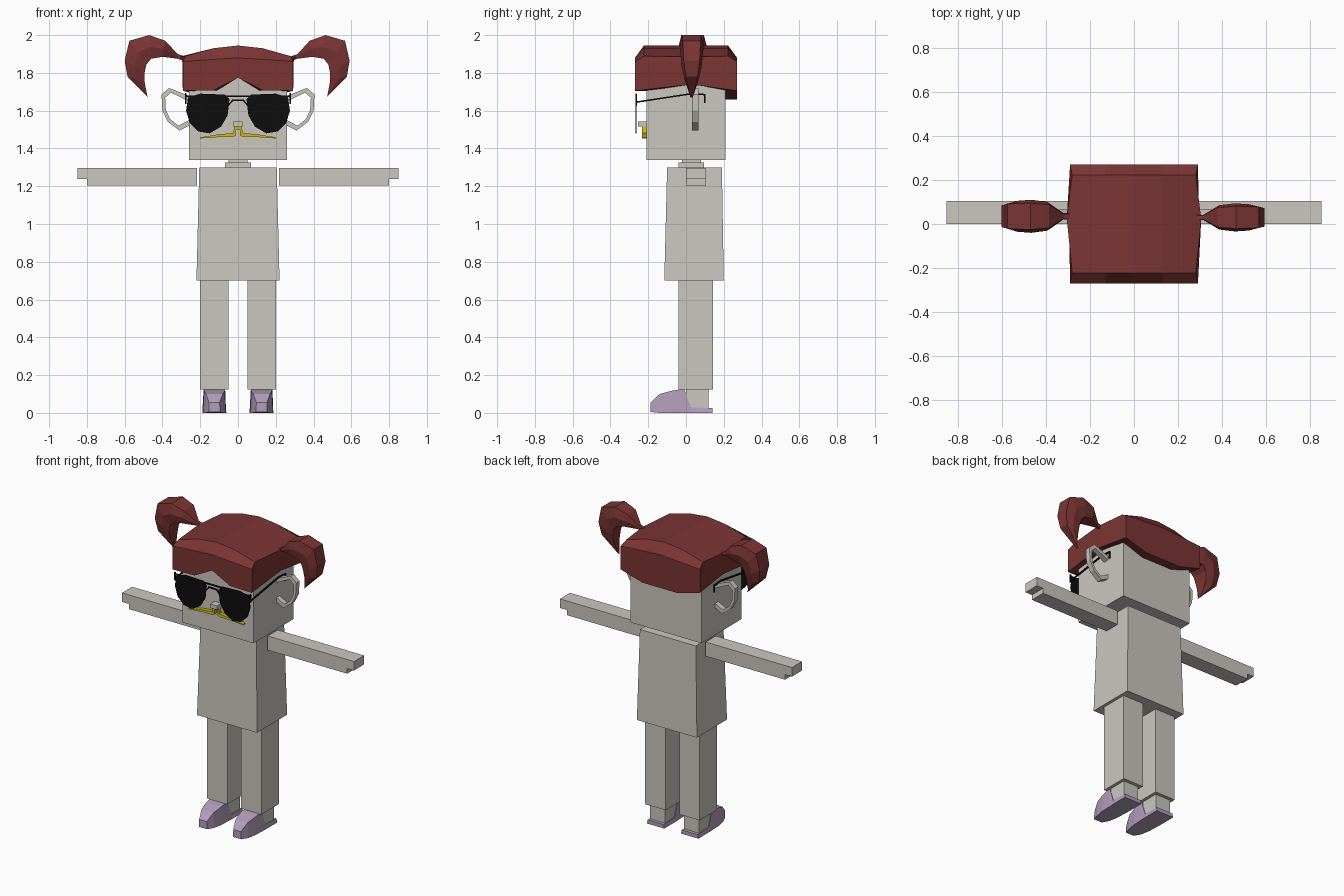
import bpy, bmesh
from mathutils import Vector

if "Cube" in bpy.data.objects:
    bpy.data.objects.remove(bpy.data.objects["Cube"], do_unlink=True)


def material(name, rgb):
    m = bpy.data.materials.new(name)
    m.use_nodes = True
    m.diffuse_color = (*rgb, 1)
    bsdf = m.node_tree.nodes["Principled BSDF"]
    bsdf.inputs["Base Color"].default_value = (*rgb, 1)
    bsdf.inputs["Roughness"].default_value = 0.9
    return m


SKIN = material("warm grey", (0.6, 0.57, 0.53))
HAIR = material("dark red", (0.2, 0.035, 0.035))
SHOE = material("lavender", (0.45, 0.34, 0.5))
BLACK = material("black", (0.004, 0.004, 0.004))
YELLOW = material("yellow", (0.62, 0.5, 0.01))


def finish(name, bm, mat):
    bmesh.ops.recalc_face_normals(bm, faces=bm.faces)
    mesh = bpy.data.meshes.new(name)
    bm.to_mesh(mesh)
    bm.free()
    mesh.materials.append(mat)
    obj = bpy.data.objects.new(name, mesh)
    bpy.context.collection.objects.link(obj)
    return obj


def loft(name, rings, mat, closed=False):
    """Skin a row of equal rings; cap the ends, or join last to first."""
    bm = bmesh.new()
    loops = [[bm.verts.new(p) for p in ring] for ring in rings]
    n = len(loops[0])
    pairs = list(zip(loops, loops[1:]))
    if closed:
        pairs.append((loops[-1], loops[0]))
    else:
        bm.faces.new(loops[0])
        bm.faces.new(loops[-1])
    for a, b in pairs:
        for i in range(n):
            j = (i + 1) % n
            bm.faces.new((a[i], a[j], b[j], b[i]))
    return finish(name, bm, mat)


def rect(x0, x1, y0, y1, z):
    return [(x0, y0, z), (x1, y0, z), (x1, y1, z), (x0, y1, z)]


def box(name, x0, x1, y0, y1, z0, z1, mat=SKIN):
    return loft(name, [rect(x0, x1, y0, y1, z0), rect(x0, x1, y0, y1, z1)], mat)


def plate(name, pts, y0, y1, mat):
    """Extrude an outline in the x-z plane along y."""
    return loft(name, [[(x, y, z) for x, z in pts] for y in (y0, y1)], mat)


def rod(name, points, r, mat):
    """Thin square bar along a path of straight pieces."""
    bm = bmesh.new()
    for a, b in zip(points, points[1:]):
        a, b = Vector(a), Vector(b)
        d = (b - a).normalized()
        side = d.cross(Vector((0, 0, 1)))
        if side.length < 0.1:
            side = Vector((1, 0, 0))
        side = side.normalized() * r
        up = side.cross(d)
        ends = [[bm.verts.new(p + s * side + t * up)
                 for s, t in ((1, 1), (-1, 1), (-1, -1), (1, -1))]
                for p in (a - d * r, b + d * r)]
        for e in ends:
            bm.faces.new(e)
        for i in range(4):
            j = (i + 1) % 4
            bm.faces.new((ends[0][i], ends[0][j], ends[1][j], ends[1][i]))
    return finish(name, bm, mat)


# Head, neck and tapered torso
box("head", -0.26, 0.26, -0.21, 0.21, 1.34, 1.85)
box("neck_base", -0.07, 0.07, -0.04, 0.095, 1.29, 1.325)
box("neck", -0.05, 0.05, -0.02, 0.08, 1.32, 1.35)
loft("torso", [rect(-0.22, 0.22, -0.115, 0.2, 0.7),
               rect(-0.205, 0.205, -0.1, 0.19, 1.3)], SKIN)

# Hair cap: perimeter points shared by four loops
xs = [-0.29, -0.13, 0, 0.13, 0.29]
rim = ([(x, -0.27) for x in xs] + [(0.295, 0.03)]
       + [(x, 0.27) for x in reversed(xs)] + [(-0.295, 0.03)])


def hem(x, y):
    if abs(x) > 0.28:
        return 1.74 if abs(y) < 0.1 else 1.705
    if y < 0:
        return 1.775 if x == 0 else 1.708
    return 1.66


def crown(x, y):
    z = 1.945 - 0.06 * (abs(x) / 0.3) ** 1.7
    if abs(x) > 0.28:
        bulge = 0.305 if abs(y) < 0.1 else 0.28
        x = bulge if x > 0 else -bulge
    return (x, y * 0.825, z)


def shoulder(x, y):
    return (x, y, 1.86 + 0.02 * (1 - abs(x) / 0.3))


bm = bmesh.new()
loops = [[bm.verts.new(f(x, y)) for x, y in rim] for f in (
    lambda x, y: (x * 0.84, y * 0.75, hem(x, y)),
    lambda x, y: (x, y, hem(x, y)), shoulder, crown)]
n = len(rim)
for a, b in zip(loops, loops[1:]):
    for i in range(n):
        j = (i + 1) % n
        bm.faces.new((a[i], a[j], b[j], b[i]))
top = loops[-1]
for i in range(4):
    strip = [top[i], top[i + 1], top[9 - i], top[10 - i]]
    if i == 0:
        strip.append(top[11])
    if i == 3:
        strip.insert(2, top[5])
    bm.faces.new(strip)
finish("hair_cap", bm, HAIR)

# Pigtail stations: outer x, z, inner x, z, half depth
TAIL = [(0.29, 1.89, 0.29, 1.865, 0.014), (0.32, 1.9, 0.32, 1.875, 0.014),
        (0.385, 1.97, 0.4, 1.885, 0.065), (0.47, 2.0, 0.46, 1.875, 0.075),
        (0.575, 1.97, 0.485, 1.845, 0.07), (0.6, 1.865, 0.495, 1.8, 0.062),
        (0.585, 1.78, 0.495, 1.755, 0.045), (0.475, 1.67, 0.485, 1.685, 0.01)]
# Lens and ear outlines in x, z
LENS = [(0.045, 1.66), (0.07, 1.685), (0.2, 1.69), (0.265, 1.67), (0.275, 1.6),
        (0.255, 1.535), (0.21, 1.49), (0.15, 1.48), (0.09, 1.515), (0.055, 1.575)]
EAR = [(0.25, 1.675), (0.365, 1.72), (0.405, 1.685), (0.4, 1.6),
       (0.37, 1.54), (0.31, 1.495), (0.25, 1.525)]
# Shoe stations: y, half width, bottom, top
SHOE_SECTIONS = [(-0.188, 0.03, 0.005, 0.055), (-0.14, 0.048, 0, 0.1),
                 (-0.075, 0.06, 0, 0.117), (-0.01, 0.062, 0, 0.128),
                 (0.025, 0.064, 0, 0.03), (0.14, 0.064, 0, 0.025)]

for side, s in (("left", 1), ("right", -1)):
    def bar(part, x0, x1, *rest):
        return box(f"{side}_{part}", min(s * x0, s * x1), max(s * x0, s * x1), *rest)

    # Arms and legs
    bar("arm", 0.217, 0.8, 0, 0.105, 1.203, 1.297)
    bar("hand", 0.8, 0.85, 0, 0.105, 1.237, 1.297)
    bar("leg", 0.05, 0.2, -0.04, 0.142, 0.125, 0.7)
    bar("ankle", 0.07, 0.18, 0, 0.12, 0.015, 0.125)
    loft(f"{side}_shoe", [[(s * 0.125 - w, y, z0), (s * 0.125 + w, y, z0),
                           (s * 0.125 + w * 0.92, y, z1), (s * 0.125 - w * 0.92, y, z1)]
                          for y, w, z0, z1 in SHOE_SECTIONS], SHOE)

    # Pigtail, slightly slimmer on the left
    k, mid = (0.85, 0.03) if s > 0 else (1, 0.035)
    rings = []
    for ox, oz, ix, iz, d in TAIL:
        ring = []
        for t, w in ((0, -0.8), (0.5, -1), (1, -0.8), (1, 0.8), (0.5, 1), (0, 0.8)):
            x = ox + (ix - ox) * t
            ring.append((s * x * (0.985 if s > 0 else 1), mid + w * d * k, oz + (iz - oz) * t))
        rings.append(ring)
    loft(f"{side}_pigtail", rings, HAIR)

    # Open ear ring
    inner = [(0.33 + (x - 0.33) * 0.74, 1.61 + (z - 1.61) * 0.78) for x, z in EAR]
    inner[0], inner[-1] = (0.25, 1.645), (0.25, 1.555)
    loft(f"{side}_ear", [[(s * x, y, z) for x, z in pts] for pts, y in
                         ((EAR, 0.032), (EAR, 0.066), (inner, 0.066), (inner, 0.032))],
         SKIN, closed=True)

    # Sunglass lens and temple
    plate(f"{side}_lens", [(s * x, z) for x, z in LENS], -0.268, -0.261, BLACK)
    rod(f"{side}_temple", [(s * 0.277, -0.264, 1.645), (s * 0.277, 0.03, 1.69),
                           (s * 0.277, 0.1, 1.685), (s * 0.277, 0.1, 1.645)], 0.004, BLACK)
    rod(f"{side}_hinge", [(s * 0.277, -0.264, 1.64), (s * 0.277, -0.264, 1.685)],
        0.004, BLACK)

rod("glasses_brow_bar", [(-0.277, -0.264, 1.677), (0.277, -0.264, 1.677)], 0.004, BLACK)
rod("glasses_bridge", [(-0.05, -0.264, 1.63), (-0.028, -0.264, 1.655),
                       (0.028, -0.264, 1.655), (0.05, -0.264, 1.63)], 0.004, BLACK)

# Nose and moustache
box("nose", -0.025, 0.025, -0.255, -0.2, 1.515, 1.542)
half = [(0.02, 1.515), (0.025, 1.482), (0.1, 1.475), (0.2, 1.459), (0.2, 1.453),
        (0.09, 1.461), (0.025, 1.461), (0.012, 1.468), (0.009, 1.5)]
plate("moustache", half + [(-x, z) for x, z in reversed(half)], -0.234, -0.205, YELLOW)
